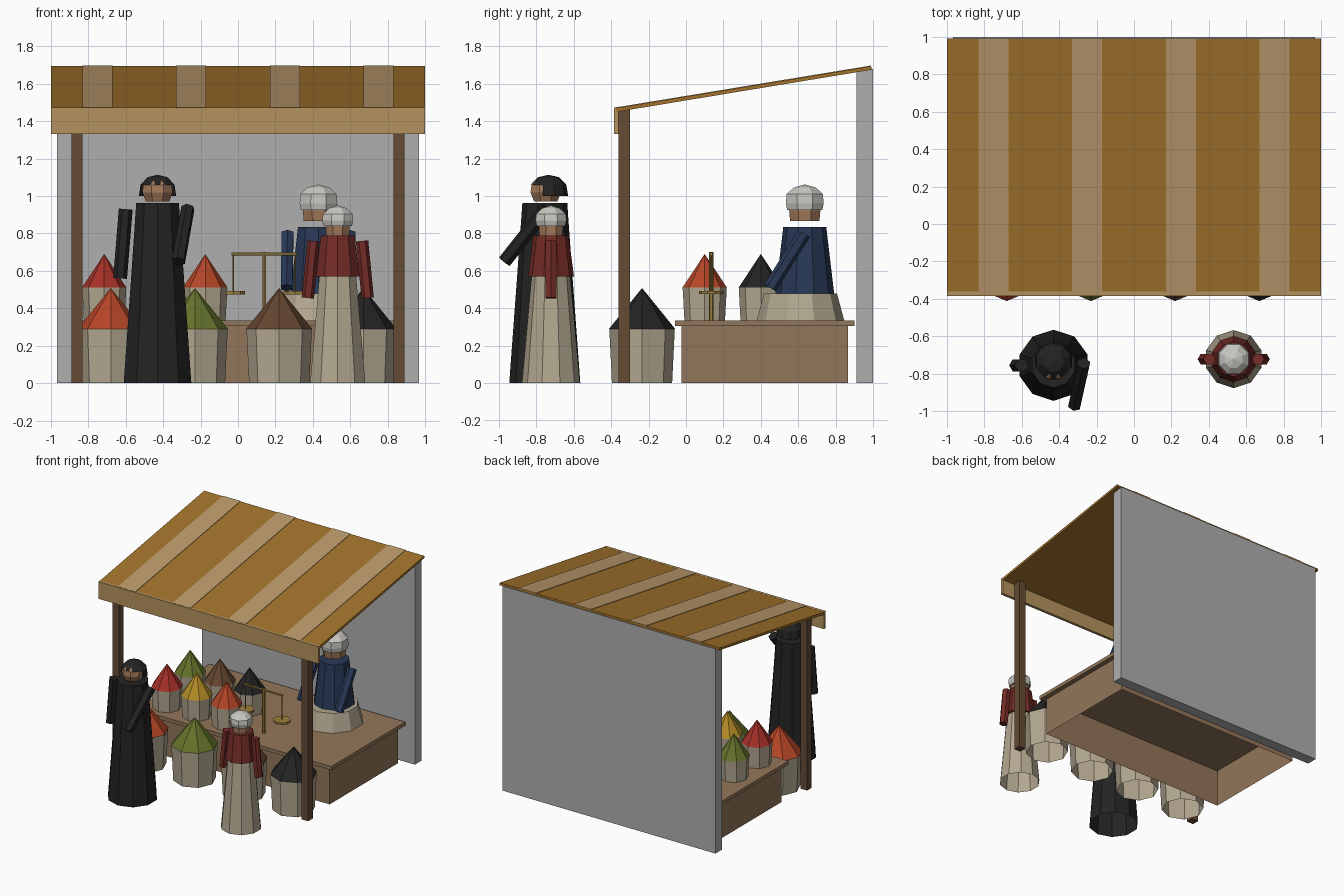
import bpy, bmesh, math
from mathutils import Vector

if "Cube" in bpy.data.objects:
    bpy.data.objects.remove(bpy.data.objects["Cube"])

COLOURS = {
    "stone": (.43, .43, .43), "cloth": (.36, .17, .025), "stripe": (.5, .32, .15), "valance": (.46, .29, .11),
    "post": (.13, .07, .035), "counter": (.29, .18, .1), "linen": (.45, .39, .28), "black": (.017, .017, .017),
    "red": (.18, .025, .02), "blue": (.022, .04, .095), "skin": (.36, .19, .1), "white": (.58, .57, .53),
    "brass": (.35, .22, .05), "orange": (.46, .06, .02), "crimson": (.38, .03, .02), "green": (.13, .17, .025),
    "yellow": (.47, .27, .02), "brown": (.13, .06, .03),
}
MATS = {}
for key, c in COLOURS.items():
    MATS[key] = bpy.data.materials.new(key)
    MATS[key].diffuse_color = (*c, 1)


def finish(name, bm, mat):
    bmesh.ops.recalc_face_normals(bm, faces=bm.faces)
    me = bpy.data.meshes.new(name)
    bm.to_mesh(me)
    bm.free()
    me.materials.append(MATS[mat])
    ob = bpy.data.objects.new(name, me)
    bpy.context.collection.objects.link(ob)
    return ob


def prism(name, yz, x0, x1, mat, open_bottom=False):
    """Extrude a side profile along x; the first profile edge is the bottom."""
    bm = bmesh.new()
    a = [bm.verts.new((x0, y, z)) for y, z in yz]
    b = [bm.verts.new((x1, y, z)) for y, z in yz]
    bm.faces.new(a)
    bm.faces.new(b)
    n = len(yz)
    for i in range(1 if open_bottom else 0, n):
        j = (i + 1) % n
        bm.faces.new((a[i], a[j], b[j], b[i]))
    return finish(name, bm, mat)


def box(name, x0, x1, y0, y1, z0, z1, mat, open_bottom=False):
    return prism(name, [(y0, z0), (y1, z0), (y1, z1), (y0, z1)], x0, x1, mat, open_bottom)


def lathe(name, profile, cx, cy, mat, sides=10, turn=0.0, caps="both", front_open=None):
    """Faceted solid of revolution; a vertex faces -y unless turned.
    front_open=(rows, half angle) leaves out the front faces of the lowest rows."""
    bm = bmesh.new()
    rings = []
    for r, z in profile:
        if r == 0:
            rings.append([bm.verts.new((cx, cy, z))] * sides)
        else:
            rings.append([bm.verts.new((cx + r * math.sin(turn + math.tau * i / sides),
                                        cy - r * math.cos(turn + math.tau * i / sides), z))
                          for i in range(sides)])
    for row, (p, q) in enumerate(zip(rings, rings[1:])):
        for i in range(sides):
            j = (i + 1) % sides
            if front_open and row < front_open[0]:
                mid = turn + math.tau * (i + .5) / sides
                if math.cos(mid) > math.cos(front_open[1]):
                    continue
            bm.faces.new(list(dict.fromkeys((p[i], p[j], q[j], q[i]))))
    if caps == "both":
        bm.faces.new(rings[0])
    if caps in ("both", "top") and profile[-1][0]:
        bm.faces.new(rings[-1])
    return finish(name, bm, mat)


def rod(name, a, b, r, mat, sides=6):
    a, b = Vector(a), Vector(b)
    bm = bmesh.new()
    bmesh.ops.create_cone(bm, cap_ends=True, segments=sides, radius1=r, radius2=r, depth=(b - a).length)
    ob = finish(name, bm, mat)
    ob.location = (a + b) / 2
    ob.rotation_euler = (b - a).to_track_quat('Z', 'Y').to_euler()
    return ob


# Stall: back wall, posts, hollow counter with a slab top
prism("back_wall", [(.912, 0), (1, 0), (1, 1.68), (.912, 1.665)], -.968, .968, "stone")
for side, s in (("left", -1), ("right", 1)):
    x = sorted((s * .83, s * .89))
    prism(side + "_post", [(-.36, 0), (-.3, 0), (-.3, 1.465), (-.36, 1.455)], *x, "post")
box("counter_body", -.85, .85, -.025, .865, 0, .305, "counter", open_bottom=True)
box("counter_top", -.89, .89, -.06, .9, .305, .335, "counter")

# Awning with raised stripes, and valance
prism("awning", [(-.37, 1.45), (.992, 1.675), (.99, 1.694), (-.375, 1.47)], -1, 1, "cloth")
for i in range(4):
    x = -.75 + .5 * i
    prism(f"awning_stripe_{i}", [(-.375, 1.468), (.99, 1.692), (.99, 1.698), (-.375, 1.474)],
          x - .08, x + .08, "stripe")
box("valance", -1, 1, -.385, -.362, 1.332, 1.473, "valance")


# Spice sacks, open underneath
def sack(name, x, y, z, r, h, tip, mat):
    lathe(name + "_sack", [(r * .92, z), (r, z + h)], x, y, "linen", 8, caps="none")
    lathe(name + "_spice", [(r * 1.01, z + h), (0, z + tip)], x, y, mat, 8, caps="none")


for i, mat in enumerate(("orange", "green", "brown", "black")):
    sack(f"floor_{i}", -.68 + .45 * i, -.235, 0, .175, .29, .508, mat)
for row, mats in enumerate((("crimson", "yellow", "orange"), ("green", "brown", "black"))):
    for i, mat in enumerate(mats):
        sack(f"counter_{row}_{i}", -.715 + .27 * i, .1 + .3 * row, .335, .118, .175, .355, mat)

# Weighing scale
rod("scale_stand", (.14, .135, .335), (.14, .135, .7), .012, "brass")
rod("scale_beam", (-.035, .135, .69), (.315, .135, .69), .009, "brass")
for side, x in (("left", -.025), ("right", .305)):
    rod(side + "_scale_cord", (x, .135, .48), (x, .135, .69), .004, "brass", 5)
    rod(side + "_scale_pan", (x, .135, .475), (x, .135, .492), .065, "brass", 10)

T8 = math.pi / 8

# Seated merchant behind the counter
MX, MY = .43, .635
lathe("merchant_skirt", [(.235, .33), (.195, .48)], MX, .612, "linen")
lathe("merchant_torso", [(.157, .48), (.115, .834)], MX, MY, "blue")
lathe("merchant_head", [(.085, .866), (.09, .92), (.08, 1.0)], MX, MY, "skin", 8, T8)
lathe("merchant_hat", [(.102, .925), (.109, .96), (.105, 1.01), (.065, 1.045), (0, 1.062)], MX, MY, "white", 8, T8)
for side, s in (("left", -1), ("right", 1)):
    rod(f"merchant_{side}_arm", (MX + s * .165, .632, .8), (MX + s * .17, .45, .51), .036, "blue")

# Customer in a red bodice
CX, CY = .533, -.722
lathe("customer_skirt", [(.155, 0), (.103, .575)], CX, CY, "linen", caps="top")
lathe("customer_bodice", [(.123, .57), (.094, .79)], CX, CY, "red")
lathe("customer_head", [(.067, .79), (.07, .85), (.06, .9)], CX, CY, "skin", 8, T8)
lathe("customer_cap", [(.082, .84), (.09, .87), (.085, .905), (.05, .935), (0, .95)], CX, CY, "white", 8, T8)
for side, s in (("left", -1), ("right", 1)):
    rod(f"customer_{side}_arm", (CX + s * .13, CY, .76), (CX + s * .16, CY, .455), .033, "red")

# Robed customer in black
RX, RY = -.43, -.755
lathe("robe", [(.19, 0), (.148, .57), (.12, .963)], RX, RY, "black", caps="top")
lathe("robed_head", [(.068, .972), (.088, 1.02), (.082, 1.06), (.05, 1.088), (0, 1.1)],
      RX, RY + .005, "skin", 8, T8)
lathe("robed_hair", [(.105, 1.0), (.095, 1.06), (.057, 1.1), (0, 1.114)],
      RX, RY + .02, "black", 10, caps="none", front_open=(1, math.radians(60)))
rod("robe_left_arm", (-.6, RY, .93), (-.63, RY, .56), .037, "black")
rod("robe_right_arm", (-.268, RY + .01, .935), (-.318, -.97, .65), .037, "black")

for m in bpy.data.materials:
    if m.users and not m.is_grease_pencil:
        m.use_nodes = True
        m.node_tree.nodes["Principled BSDF"].inputs["Base Color"].default_value = m.diffuse_color
